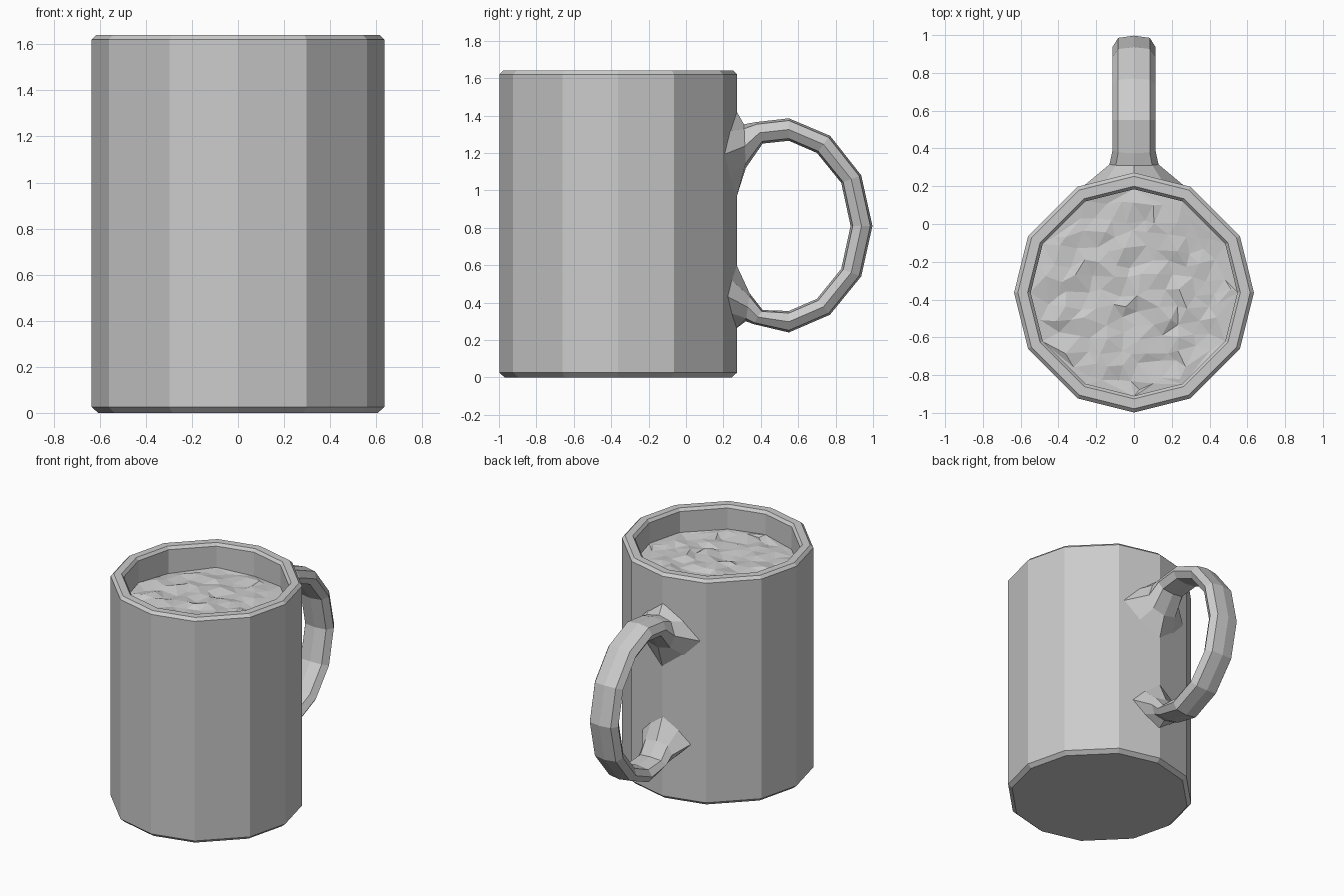
import bpy, random
from math import radians, sin, cos
from mathutils import Vector
from mathutils.geometry import delaunay_2d_cdt

if "Cube" in bpy.data.objects:
    bpy.data.objects.remove(bpy.data.objects["Cube"])

CY = -0.363                                  # mug axis
ANGLES = [radians(q * 90 + a) for q in range(4) for a in (0, 28, 62)]


def make(name, verts, faces):
    me = bpy.data.meshes.new(name)
    me.from_pydata(verts, [], faces)
    me.update()
    ob = bpy.data.objects.new(name, me)
    bpy.context.collection.objects.link(ob)
    return ob


def loft(name, rings):
    """Skin equal-length closed rings and cap both ends."""
    n = len(rings[0])
    verts = [v for r in rings for v in r]
    faces = [(k * n + i, k * n + (i + 1) % n, (k + 1) * n + (i + 1) % n, (k + 1) * n + i)
             for k in range(len(rings) - 1) for i in range(n)]
    faces.append(tuple(reversed(range(n))))
    faces.append(tuple(range(len(verts) - n, len(verts))))
    return make(name, verts, faces)


# Mug body: lathed twelve-sided cup with chamfered rim and base
profile = [(0.607, 0), (0.635, 0.025), (0.635, 1.62), (0.615, 1.64),
           (0.563, 1.64), (0.547, 1.62), (0.547, 0.1)]
loft("mug_body", [[(r * cos(a), CY + r * sin(a), z) for a in ANGLES] for r, z in profile])

# Handle: (outer y, z, inner y, z, half width) for each cross-section
sections = [
    (0.27, 1.43, 0.27, 0.95, 0.27),
    (0.31, 1.353, 0.32, 1.12, 0.13),
    (0.375, 1.365, 0.41, 1.25, 0.113),
    (0.55, 1.385, 0.55, 1.265, 0.113),
    (0.77, 1.292, 0.70, 1.20, 0.113),
    (0.937, 1.08, 0.83, 1.04, 0.113),
    (0.997, 0.81, 0.88, 0.81, 0.113),
    (0.937, 0.54, 0.83, 0.58, 0.113),
    (0.77, 0.335, 0.70, 0.42, 0.113),
    (0.55, 0.24, 0.55, 0.355, 0.113),
    (0.36, 0.285, 0.41, 0.36, 0.113),
    (0.32, 0.30, 0.34, 0.45, 0.12),
    (0.27, 0.26, 0.27, 0.61, 0.2),
]
# Octagonal section: (fraction of half width, fraction of half thickness)
OCT = [(0, 1), (0.74, 0.8), (1, 0), (0.74, -0.8), (0, -1), (-0.74, -0.8), (-1, 0), (-0.74, 0.8)]
rings = []
for k, (oy, oz, iy, iz, w) in enumerate(sections):
    ends = k in (0, len(sections) - 1)
    mid = Vector(((oy + iy) / 2, (oz + iz) / 2))
    half = Vector(((oy - iy) / 2, (oz - iz) / 2))
    ring = []
    for fx, ft in OCT:
        if ends:                             # pinch the flare into a star on the wall
            fx, ft = (fx * 0.75, ft * 0.65) if fx and ft else (fx, ft)
        p = mid + half * ft
        y = p.x - (0.25 * abs(fx * w) + 0.004 if ends else 0)
        ring.append((fx * w, y, p.y))
    rings.append(ring[::-1])
loft("handle", rings)

# Drink: rippled low-poly surface just below the rim
random.seed(4)
R, step = 0.55, 0.085
pts = [Vector((R * cos(a), R * sin(a))) for a in ANGLES]
for j in range(-7, 8):
    for i in range(-7, 8):
        p = Vector(((i + 0.5 * (j % 2)) * step + random.uniform(-0.025, 0.025),
                    j * step * 0.9 + random.uniform(-0.025, 0.025)))
        if p.length < 0.52:
            pts.append(p)
co, _, tris, *_ = delaunay_2d_cdt(pts, [], [], 0, 1e-5)
make("drink_surface",
     [(p.x, p.y + CY, 1.46 + random.uniform(-0.014, 0.014)) for p in co],
     [tuple(t) for t in tris])
